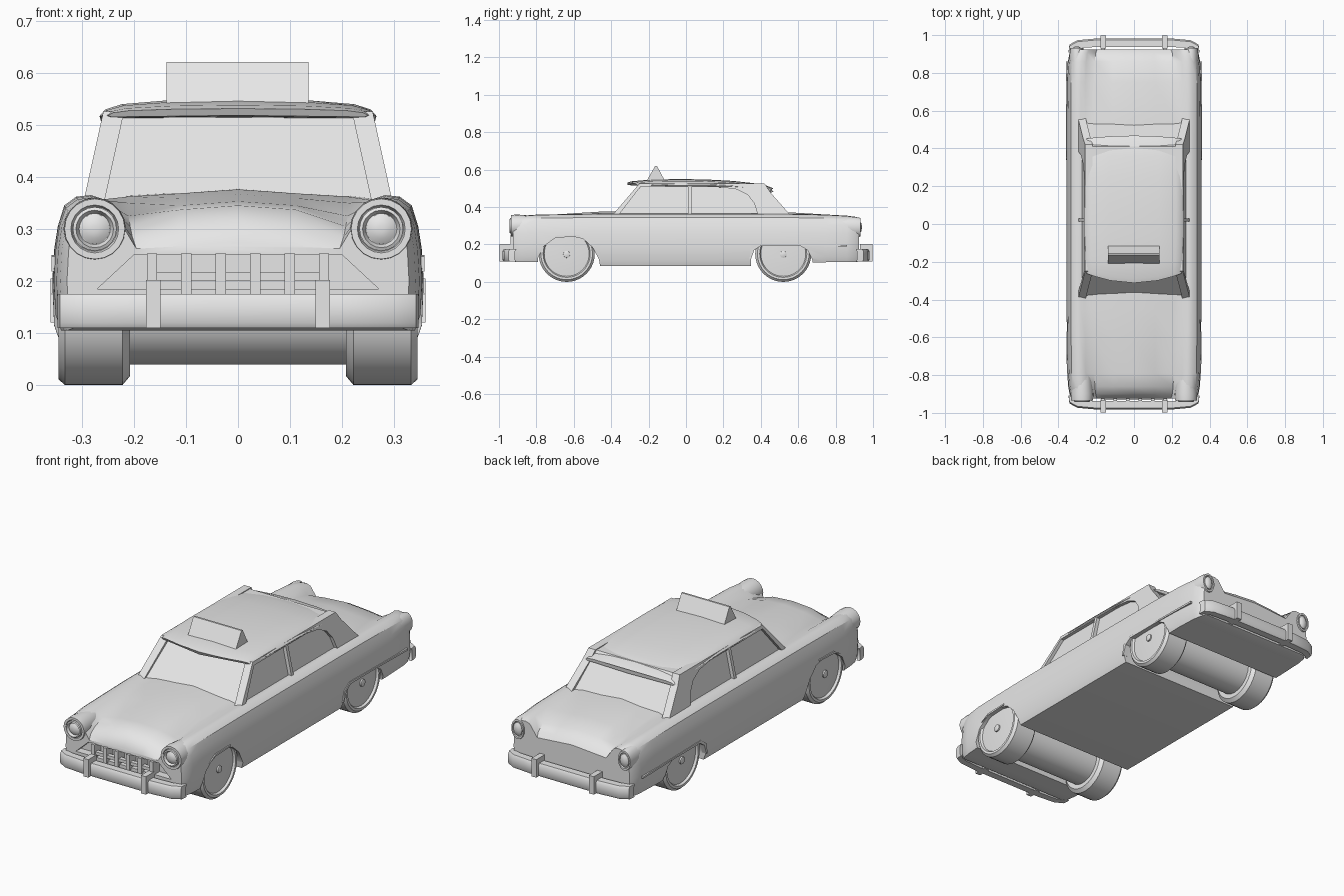
import bpy
import bmesh
from math import cos, sin, pi, radians

default_cube = bpy.data.objects.get("Cube")
if default_cube:
    bpy.data.objects.remove(default_cube, do_unlink=True)

# Single plain colour
grey = bpy.data.materials.new("plain_grey")
grey.use_nodes = True
grey.diffuse_color = (0.8, 0.8, 0.8, 1)
grey.node_tree.nodes["Principled BSDF"].inputs["Base Color"].default_value = (0.8, 0.8, 0.8, 1)


def activate(obj):
    bpy.ops.object.select_all(action="DESELECT")
    obj.select_set(True)
    bpy.context.view_layer.objects.active = obj


def shade(obj, angle=35):
    activate(obj)
    bpy.ops.object.shade_smooth_by_angle(angle=radians(angle))


def loft(name, rings, smooth=True):
    """Bridge a row of closed rings and cap both ends."""
    bm = bmesh.new()
    rows = [[bm.verts.new(point) for point in ring] for ring in rings]
    count = len(rows[0])
    for first, second in zip(rows, rows[1:]):
        for i in range(count):
            j = (i + 1) % count
            bm.faces.new((first[i], first[j], second[j], second[i]))
    bm.faces.new(rows[0])
    bm.faces.new(rows[-1])
    bmesh.ops.recalc_face_normals(bm, faces=bm.faces)
    mesh = bpy.data.meshes.new(name)
    bm.to_mesh(mesh)
    bm.free()
    obj = bpy.data.objects.new(name, mesh)
    bpy.context.collection.objects.link(obj)
    mesh.materials.append(grey)
    if smooth:
        shade(obj)
    return obj


def box(name, x, y, z):
    """Box from (low, high) pairs."""
    return loft(name, [[(x[0], b, c), (x[1], b, c), (x[1], b, d), (x[0], b, d)]
                       for b in y for c, d in [z]], smooth=False)


def side_prism(name, outline, low, high):
    """Extrude a (y, z) outline along x."""
    return loft(name, [[(x, y, z) for y, z in outline] for x in (low, high)], smooth=False)


def turned(name, axis, centre, steps, sides=32, squash=1):
    """Round part along x or y from (position, radius) steps."""
    rings = []
    for position, radius in steps:
        ring = []
        for i in range(sides):
            a = 2 * pi * i / sides
            u, v = centre[0] + radius * squash * cos(a), centre[1] + radius * sin(a)
            ring.append((position, u, v) if axis == "x" else (u, position, v))
        rings.append(ring)
    return loft(name, rings)


def cut(target, cutter):
    modifier = target.modifiers.new("cut", "BOOLEAN")
    modifier.operation = "DIFFERENCE"
    modifier.solver = "EXACT"
    modifier.object = cutter
    activate(target)
    bpy.ops.object.modifier_apply(modifier=modifier.name)
    bpy.data.objects.remove(cutter, do_unlink=True)


def mirrored(half):
    """Close a half section that starts and ends on the centre line."""
    return half + [(-x, y, z) for x, y, z in half[-2:0:-1]]


# Body shell: y, half width, floor, fender crest, hood valley, centre height
stations = [
    (-0.925, 0.325, 0.11, 0.34, 0.262, 0.275),
    (-0.90, 0.338, 0.105, 0.35, 0.285, 0.315),
    (-0.86, 0.345, 0.105, 0.355, 0.305, 0.345),
    (-0.79, 0.35, 0.105, 0.36, 0.325, 0.353),
    (-0.60, 0.352, 0.095, 0.363, 0.35, 0.367),
    (-0.45, 0.353, 0.085, 0.365, 0.362, 0.376),
    (0.0, 0.353, 0.085, 0.365, 0.37, 0.378),
    (0.34, 0.353, 0.085, 0.365, 0.37, 0.378),
    (0.55, 0.353, 0.10, 0.364, 0.362, 0.372),
    (0.75, 0.352, 0.105, 0.36, 0.342, 0.36),
    (0.86, 0.347, 0.105, 0.354, 0.32, 0.34),
    (0.905, 0.338, 0.105, 0.348, 0.295, 0.315),
    (0.925, 0.325, 0.11, 0.342, 0.275, 0.29),
]
rings = []
for y, w, floor, crest, valley, centre in stations:
    rings.append(mirrored([
        (0, y, floor), (w * 0.97, y, floor), (w, y, floor + 0.03), (w * 1.01, y, 0.2),
        (w, y, 0.26), (w * 0.98, y, 0.305), (w * 0.945, y, crest - 0.02),
        (w * 0.88, y, crest - 0.003), (w * 0.8, y, crest), (w * 0.73, y, crest - 0.008),
        (w * 0.6, y, valley), (w * 0.32, y, centre - 0.008), (0, y, centre)]))
body = loft("body_shell", rings, smooth=False)

# Wheel wells and grille opening
front_well = [(-0.8, -0.1), (-0.79, 0.13), (-0.76, 0.19), (-0.7, 0.235), (-0.62, 0.246),
              (-0.55, 0.23), (-0.5, 0.185), (-0.465, 0.12), (-0.43, -0.1)]
rear_well = [(0.345, -0.1), (0.347, 0.13), (0.365, 0.17), (0.4, 0.193), (0.61, 0.193),
             (0.65, 0.17), (0.675, 0.12), (0.69, -0.1)]
cut(body, side_prism("front_well_cutter", front_well, -0.5, 0.5))
cut(body, side_prism("rear_well_cutter", rear_well, -0.5, 0.5))
opening = [(-0.27, 0.185), (0.27, 0.185), (0.2, 0.25), (-0.2, 0.25)]
cut(body, loft("grille_cutter", [[(x, y, z) for x, z in opening] for y in (-1, -0.885)], False))
shade(body, 32)

# Grille bars
box("grille_crossbar", (-0.17, 0.17), (-0.932, -0.91), (0.2, 0.216))
for i in range(6):
    x = -0.165 + 0.066 * i
    box("grille_tooth", (x - 0.01, x + 0.01), (-0.938, -0.88), (0.175, 0.253))

# Bumpers with wrapped ends and upright guards
for label, end in (("front", -1), ("rear", 1)):
    outer = [(0.346, 0.915), (0.342, 0.95), (0.3, 0.973), (0.2, 0.982)]
    inner = [(0.2, 0.945), (0.29, 0.94), (0.325, 0.928), (0.33, 0.915)]
    outline = outer + [(-x, y) for x, y in reversed(outer)]
    outline += [(-x, y) for x, y in inner[::-1]][::-1][::-1] + inner
    sections = ((0.11, 0.006), (0.12, 0), (0.162, 0), (0.175, 0.008))
    loft(label + "_bumper", [[(x, end * (y - inset), z) for x, y in outline]
                             for z, inset in sections])
    for side in (-1, 1):
        x = side * 0.163
        box(label + "_bumper_guard", (x - 0.014, x + 0.014),
            (end * 0.93, end * 0.998), (0.11, 0.202))
        box(label + "_bumper_bracket", (x - 0.01, x + 0.01),
            (end * 0.88, end * 0.96), (0.125, 0.155))

# Cabin glass block: height, half width, front, back
cabin = [(0.35, 0.279, -0.385, 0.54), (0.52, 0.242, -0.232, 0.41)]
loft("cabin_glass", [[(-w, f, z), (w, f, z), (w, b, z), (-w, b, z)]
                     for z, w, f, b in cabin], smooth=False)

# Pillars and window frames lean inward with height
frame = [(-0.395, 0.355), (-0.362, 0.355), (-0.245, 0.507), (0.18, 0.507), (0.27, 0.495),
         (0.33, 0.465), (0.365, 0.42), (0.385, 0.355), (0.56, 0.355), (0.45, 0.48),
         (0.42, 0.525), (-0.25, 0.525)]
middle_pillar = [(0.012, 0.355), (0.03, 0.355), (0.03, 0.515), (0.012, 0.515)]


def leaning_plate(name, outline, side, depth):
    loft(name, [[(side * (0.296 - 0.22 * (z - 0.355) - inset), y, z) for y, z in outline]
                for inset in (0, depth)], smooth=False)


# Roof: y, half width, edge height, crown height
roof_stations = [
    (-0.312, 0.25, 0.515, 0.531), (-0.29, 0.255, 0.513, 0.538), (-0.2, 0.262, 0.51, 0.546),
    (-0.05, 0.266, 0.508, 0.55), (0.1, 0.266, 0.508, 0.548), (0.25, 0.264, 0.504, 0.54),
    (0.36, 0.262, 0.494, 0.528), (0.43, 0.258, 0.484, 0.515), (0.468, 0.25, 0.478, 0.5),
]
rings = []
for y, w, edge, crown in roof_stations:
    rise = crown - edge
    half = [(0, edge + 0.003), (w * 0.97, edge), (w, edge + rise * 0.2), (w * 0.96, edge + rise * 0.5),
            (w * 0.84, edge + rise * 0.75), (w * 0.5, edge + rise * 0.93), (0, crown)]
    # The front lip sweeps back toward the sides
    sweep = 0.05 if y < -0.25 else 0.02 if y < -0.1 else -0.015 if y > 0.4 else 0
    rings.append(mirrored([(x, y + sweep * (x / w) ** 2, z) for x, z in half]))
loft("roof", rings)

# Roof sign
sign = [(-0.213, 0.535), (-0.11, 0.535), (-0.155, 0.62), (-0.165, 0.62)]
side_prism("roof_sign", sign, -0.137, 0.135)

# Mouldings around the wheel openings
rear_moulding = [(0.338, 0.12), (0.35, 0.175), (0.39, 0.205), (0.86, 0.198), (0.86, 0.188),
                 (0.62, 0.193), (0.4, 0.193), (0.365, 0.17), (0.347, 0.12)]
front_moulding = [(-0.74, 0.218), (-0.69, 0.247), (-0.57, 0.25), (-0.57, 0.242), (-0.69, 0.237)]

# Paired parts
for side, label in ((1, "left"), (-1, "right")):
    leaning_plate(label + "_window_frame", frame, side, 0.04)
    leaning_plate(label + "_middle_pillar", middle_pillar, side, 0.025)
    side_prism(label + "_rear_moulding", rear_moulding, side * 0.335, side * 0.36)
    side_prism(label + "_front_moulding", front_moulding, side * 0.335, side * 0.358)

    # Headlight pod, hollow rim and domed lens
    lamp = (side * 0.275, 0.3)
    turned(label + "_headlight_pod", "y", lamp,
           [(-0.65, 0.035), (-0.8, 0.052), (-0.9, 0.06), (-0.935, 0.058),
            (-0.935, 0.046), (-0.915, 0.04)], sides=20)
    turned(label + "_headlight_rim", "y", lamp,
           [(-0.9, 0.042), (-0.94, 0.042), (-0.943, 0.036), (-0.93, 0.03)], sides=20)
    turned(label + "_headlight_lens", "y", lamp,
           [(-0.9, 0.03), (-0.932, 0.029), (-0.939, 0.018), (-0.941, 0.006)], sides=20)

    # Tail fin pod and oval lamp
    tail = (side * 0.302, 0.292)
    turned(label + "_tail_pod", "y", tail,
           [(0.6, 0.04), (0.8, 0.054), (0.9, 0.056), (0.932, 0.05), (0.932, 0.04), (0.92, 0.036)],
           sides=20, squash=0.7)
    turned(label + "_tail_lamp", "y", tail,
           [(0.9, 0.036), (0.93, 0.034), (0.938, 0.02), (0.94, 0.006)], sides=20, squash=0.7)

    # Wheels with recessed disc and hub cap
    for place, y in (("front", -0.638), ("rear", 0.52)):
        steps = [(0.207, 0.132), (0.222, 0.15), (0.332, 0.15), (0.345, 0.138),
                 (0.345, 0.126), (0.334, 0.12), (0.338, 0.06), (0.338, 0.02)]
        turned(f"{label}_{place}_wheel", "x", (y, 0.15),
               [(side * x, r) for x, r in steps], sides=40)
        turned(f"{label}_{place}_hub_cap", "x", (y, 0.147),
               [(side * 0.33, 0.019), (side * 0.345, 0.018), (side * 0.348, 0.01)], sides=16)

# Axle drums
for place, y in (("front", -0.638), ("rear", 0.52)):
    turned(place + "_axle_drum", "x", (y, 0.147), [(-0.22, 0.107), (0.22, 0.107)], sides=24)
